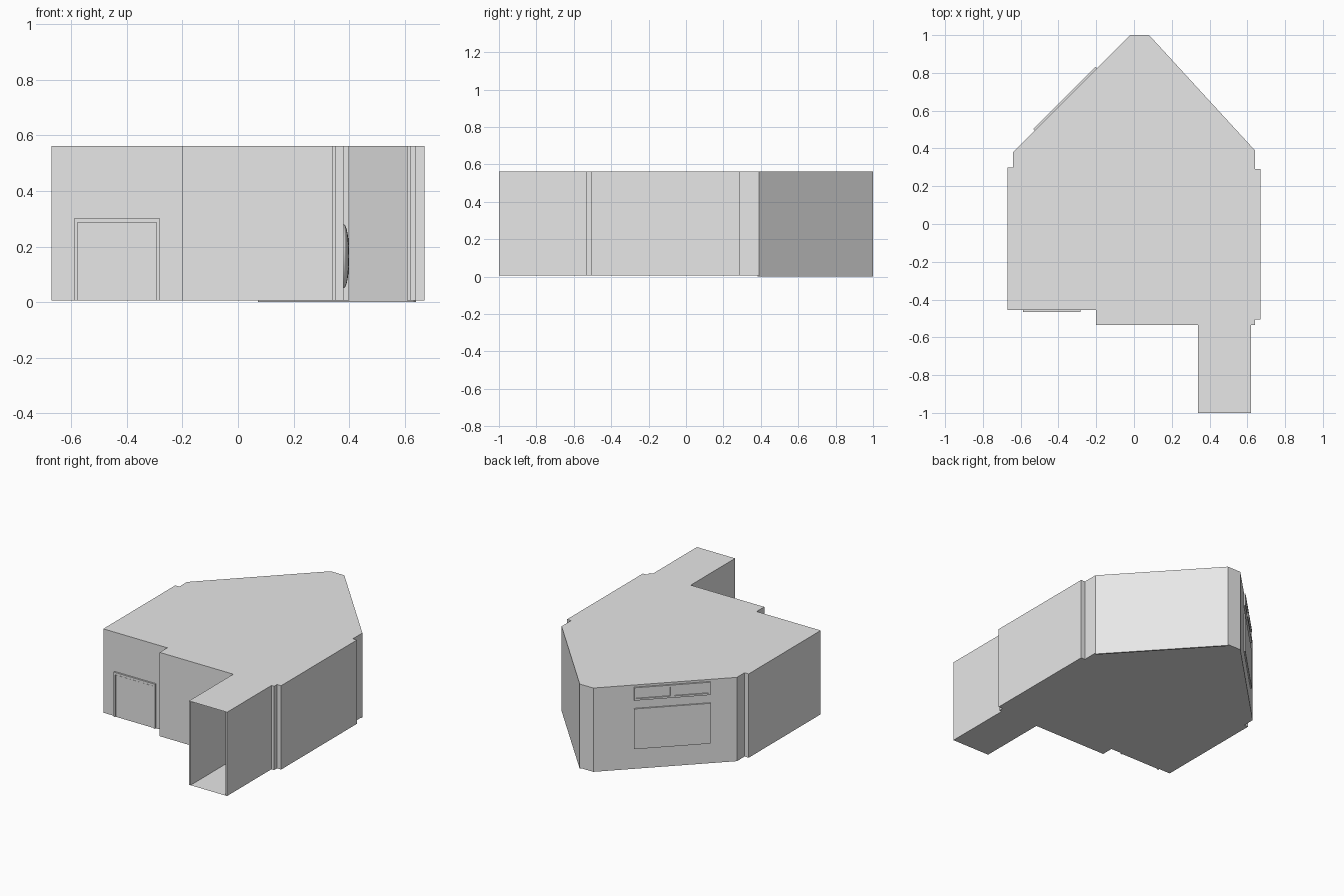
import bpy, bmesh
from math import atan2
from mathutils import Matrix, Vector

cube = bpy.data.objects.get("Cube")
if cube:
    bpy.data.objects.remove(cube, do_unlink=True)

plaster = bpy.data.materials.new("light grey plaster")
plaster.use_nodes = True
GREY = (0.8, 0.8, 0.8, 1)
plaster.diffuse_color = GREY
plaster.node_tree.nodes["Principled BSDF"].inputs["Base Color"].default_value = GREY

BASE, TOP = 0.006, 0.562


def finish(name, bm):
    mesh = bpy.data.meshes.new(name)
    bm.to_mesh(mesh)
    bm.free()
    mesh.materials.append(plaster)
    obj = bpy.data.objects.new(name, mesh)
    bpy.context.collection.objects.link(obj)
    return obj


def boxes(name, parts, place=Matrix()):
    """One object made of boxes given as (x0, x1, y0, y1, z0, z1)."""
    bm = bmesh.new()
    for x0, x1, y0, y1, z0, z1 in parts:
        size = Matrix.Diagonal((x1 - x0, y1 - y0, z1 - z0, 1))
        middle = Matrix.Translation(((x0 + x1) / 2, (y0 + y1) / 2, (z0 + z1) / 2))
        bmesh.ops.create_cube(bm, size=1, matrix=place @ middle @ size)
    return finish(name, bm)


# Floor plan, counter-clockwise from the open end of the corridor
plan = [(0.62, -1), (0.62, -0.535), (0.64, -0.535), (0.64, -0.505),
        (0.67, -0.505), (0.67, 0.29), (0.64, 0.29), (0.64, 0.39),
        (0.08, 1), (-0.02, 1), (-0.64, 0.38), (-0.64, 0.30),
        (-0.67, 0.30), (-0.67, -0.455), (-0.2, -0.455), (-0.2, -0.535),
        (0.34, -0.535), (0.34, -1)]

# Walls: an open ribbon with a little thickness inwards
bm = bmesh.new()
low = [bm.verts.new((x, y, BASE)) for x, y in plan]
high = [bm.verts.new((x, y, TOP)) for x, y in plan]
for i in range(len(plan) - 1):
    bm.faces.new((low[i], low[i + 1], high[i + 1], high[i]))
walls = finish("outer_walls", bm)
thick = walls.modifiers.new("thickness", "SOLIDIFY")
thick.thickness = 0.012
thick.offset = -1
thick.use_even_offset = True

# Roof and floor sheets
for name, z in (("roof", TOP), ("floor", BASE)):
    bm = bmesh.new()
    outline = [bm.verts.new((x, y, z)) for x, y in plan]
    bm.faces.new(outline if name == "roof" else outline[::-1])
    finish(name, bm)


def along(start, end):
    """Frame with x along a wall and y pointing into the room."""
    d = Vector(end) - Vector(start)
    return (Matrix.Translation((*start, 0)) @ Matrix.Rotation(atan2(d.y, d.x), 4, "Z")), d.length


# Sill reaching the ground under the angled back wall
place, length = along(plan[7], plan[8])
boxes("angled_wall_sill", [(0, length, 0, 0.01, 0, BASE + 0.01)], place)

# Window and board on the other angled wall
place, length = along(plan[9], plan[10])
a, b = length * 0.283, length * 0.814
mid = (a + b) / 2
z0, z1, bar, out = 0.463, 0.548, 0.012, -0.011
boxes("window_frame", [
    (a, b, out, 0, z0, z0 + bar), (a, b, out, 0, z1 - bar, z1),
    (a, a + bar, out, 0, z0 + bar, z1 - bar),
    (b - bar, b, out, 0, z0 + bar, z1 - bar),
    (mid - bar, mid + bar, out, 0, z0 + bar, z1 - bar)], place)
boxes("window_panes", [(a + bar, b - bar, -0.003, 0, z0 + bar, z1 - bar)], place)
boxes("wall_board", [(a, b, -0.009, 0, 0.14, 0.407)], place)

# Wide door with a raised surround
left, right, face = -0.587, -0.283, -0.455
boxes("door_surround", [
    (left, left + 0.01, face - 0.011, face, BASE, 0.302),
    (right - 0.01, right, face - 0.011, face, BASE, 0.302),
    (left + 0.01, right - 0.01, face - 0.011, face, 0.287, 0.302)])
boxes("door_panel", [(left + 0.013, right - 0.013, face - 0.005, face, BASE, 0.283)])

# Inner jamb and partition at the end of the corridor
boxes("corridor_jamb", [(0.34, 0.38, -0.535, -0.523, BASE, TOP)])
boxes("partition", [(0.36, 0.40, 0.2, 0.212, BASE, TOP)])

# Rounded fitting beside the partition
bm = bmesh.new()
bmesh.ops.create_uvsphere(bm, u_segments=24, v_segments=16, radius=1,
                          matrix=Matrix.Translation((0.38, 0.08, 0.165))
                          @ Matrix.Diagonal((0.02, 0.1, 0.115, 1)))
for f in bm.faces:
    f.smooth = True
finish("rounded_fitting", bm)
